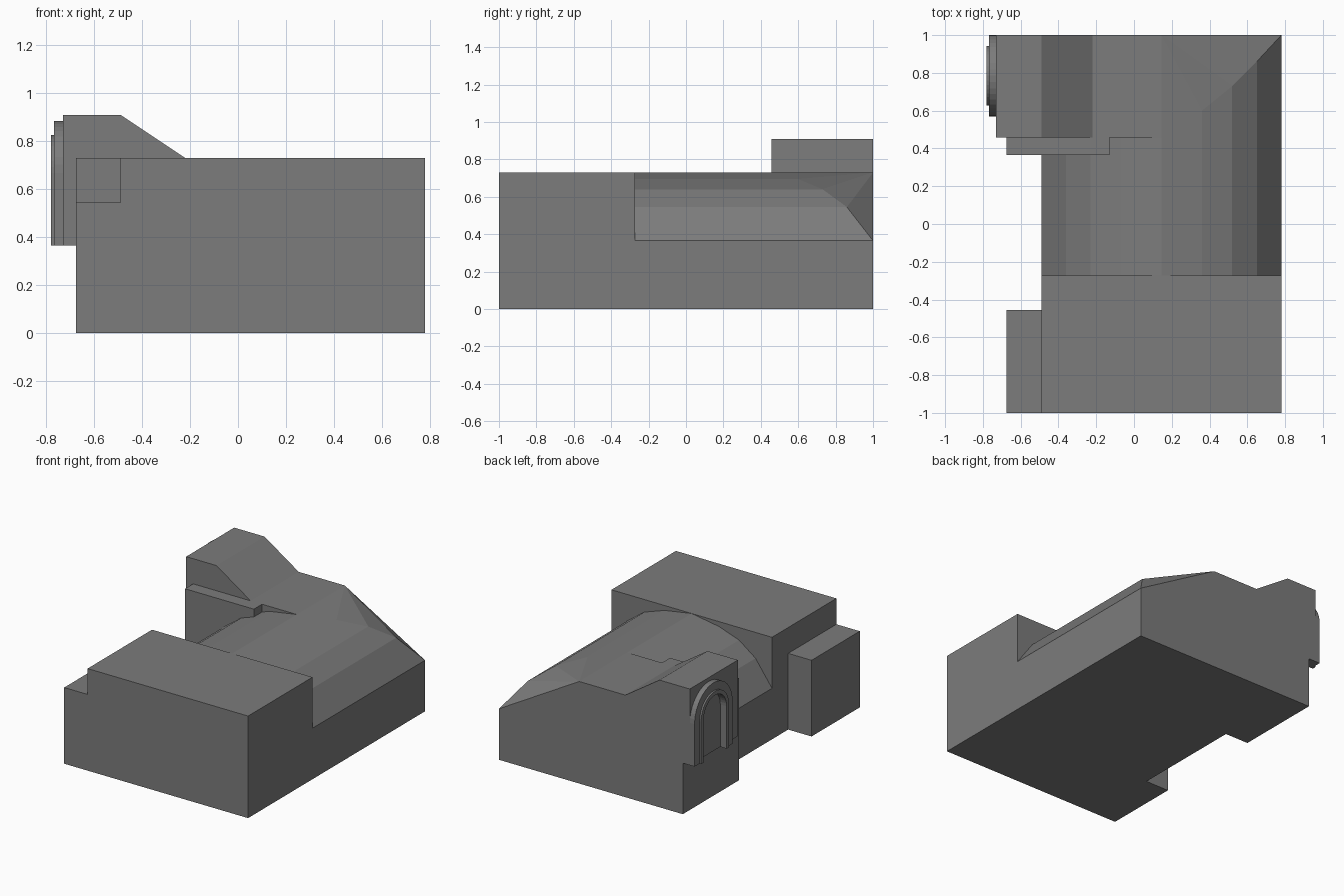
import bpy, bmesh
from math import cos, sin, pi

if "Cube" in bpy.data.objects:
    bpy.data.objects.remove(bpy.data.objects["Cube"])

# Dark grey shared by every part
grey = bpy.data.materials.new("dark_grey")
grey.diffuse_color = (0.2, 0.2, 0.2, 1)
grey.use_nodes = True
grey.node_tree.nodes["Principled BSDF"].inputs["Base Color"].default_value = grey.diffuse_color


def finish(name, bm):
    bmesh.ops.recalc_face_normals(bm, faces=bm.faces)
    me = bpy.data.meshes.new(name)
    bm.to_mesh(me)
    bm.free()
    me.materials.append(grey)
    ob = bpy.data.objects.new(name, me)
    bpy.context.collection.objects.link(ob)


def prism(name, outline, offset):
    """Closed solid from a planar outline swept along offset."""
    bm = bmesh.new()
    face = bm.faces.new([bm.verts.new(p) for p in outline])
    res = bmesh.ops.extrude_face_region(bm, geom=[face], use_keep_orig=True)
    moved = [g for g in res["geom"] if isinstance(g, bmesh.types.BMVert)]
    bmesh.ops.translate(bm, verts=moved, vec=offset)
    finish(name, bm)


def box(name, x0, x1, y0, y1, z0, z1):
    prism(name, [(x0, y0, z0), (x1, y0, z0), (x1, y0, z1), (x0, y0, z1)], (0, y1 - y0, 0))


def arch(radius, x, spring=0.668, base=0.365, cy=0.785, steps=20):
    """Round-headed outline on a plane of constant x."""
    head = [(x, cy + radius * cos(pi * i / steps), spring + radius * sin(pi * i / steps))
            for i in range(steps + 1)]
    return [(x, cy + radius, base)] + head + [(x, cy - radius, base)]


def arch_band(name, outer, inner, x0, x1):
    # outline runs up the outside and back down the inside
    prism(name, arch(outer, x0) + arch(inner, x0)[::-1], (x1 - x0, 0, 0))


# Front block and lower side annex
box("front_block", -0.49, 0.78, -1, -0.272, 0, 0.73)
box("side_annex", -0.675, -0.49, -1, -0.455, 0, 0.545)

# Hall walls
box("hall_walls", -0.49, 0.78, -0.272, 1, 0, 0.365)

# Faceted barrel roof, hipped at the back right corner
mid = 0.145
half = [(0.635, 0.365, 1.0), (0.505, 0.545, 0.86), (0.375, 0.64, 0.73), (0.215, 0.695, 0.6), (0, 0.73, 1.0)]
bm = bmesh.new()
for dx, z, hip_y in half:
    for side in (1, -1):
        end = hip_y if side == 1 else 1.0
        for y in (-0.272, end):
            bm.verts.new((mid + side * dx, y, z))
bmesh.ops.remove_doubles(bm, verts=bm.verts, dist=1e-5)
bmesh.ops.convex_hull(bm, input=bm.verts)
bmesh.ops.dissolve_limit(bm, angle_limit=0.01, verts=bm.verts, edges=bm.edges)
finish("hall_roof", bm)

# Cross wing with its stepped front edge
box("cross_wing", -0.675, mid, 0.457, 1, 0, 0.73)
box("wing_ledge", -0.675, -0.13, 0.365, 0.457, 0, 0.73)

# Overhanging parapet with the sloped back
parapet = [(-0.73, 0.365), (-0.49, 0.365), (-0.22, 0.73), (-0.49, 0.91), (-0.73, 0.91)]
prism("parapet", [(x, 0.457, z) for x, z in parapet], (0, 0.543, 0))

# Arched doorway surround in two steps
arch_band("outer_arch", 0.215, 0.13, -0.73, -0.768)
arch_band("inner_arch", 0.158, 0.13, -0.768, -0.78)
